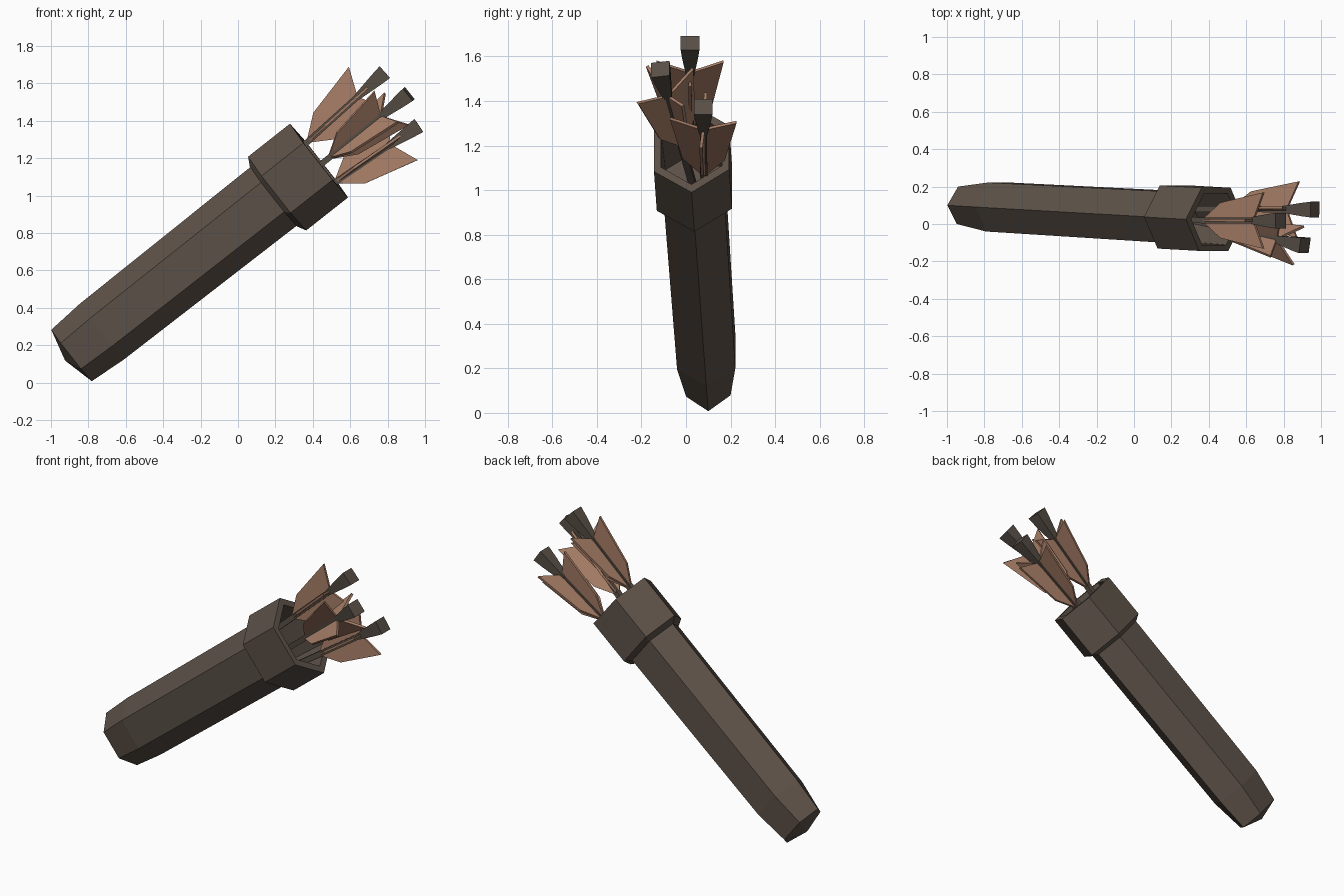
import bpy, bmesh, math
from mathutils import Vector

if "Cube" in bpy.data.objects:
    bpy.data.objects.remove(bpy.data.objects["Cube"])


def material(name, rgb):
    m = bpy.data.materials.new(name)
    m.diffuse_color = (*rgb, 1)
    m.use_nodes = True
    m.node_tree.nodes["Principled BSDF"].inputs["Base Color"].default_value = m.diffuse_color
    return m


LEATHER = material("dark brown leather", (0.107, 0.082, 0.064))
WOOD = material("dark grey brown wood", (0.10, 0.08, 0.063))
FEATHER = material("tan feather", (0.40, 0.215, 0.14))


def frame(start, end):
    """Origin, axis, sideways (+y) and upward directions of a tilted part."""
    o, e = Vector(start), Vector(end)
    d = (e - o).normalized()
    side = Vector((0, 1, 0))
    side = (side - d * side.dot(d)).normalized()
    return o, d, side, d.cross(side), (e - o).length


def finish(bm, name, mat):
    bmesh.ops.recalc_face_normals(bm, faces=bm.faces[:])
    me = bpy.data.meshes.new(name)
    bm.to_mesh(me)
    bm.free()
    me.materials.append(mat)
    ob = bpy.data.objects.new(name, me)
    bpy.context.collection.objects.link(ob)
    return ob


def loft(name, mat, fr, section, rings, tip=None):
    """Join scaled copies of a section; rings are (distance, width, height)."""
    o, d, s, n, _ = fr
    bm = bmesh.new()
    loops = [[bm.verts.new(o + d * t + s * (u * w) + n * (v * h)) for u, v in section]
             for t, w, h in rings]
    k = len(section)
    for a, b in zip(loops, loops[1:]):
        for i in range(k):
            j = (i + 1) % k
            bm.faces.new((a[i], a[j], b[j], b[i]))
    if tip is None:
        bm.faces.new(loops[0])
    else:
        p = bm.verts.new(o + d * tip)
        for i in range(k):
            bm.faces.new((p, loops[0][i], loops[0][(i + 1) % k]))
    bm.faces.new(loops[-1])
    return finish(bm, name, mat)


HEX = [(0, 1), (1, .5), (1, -.5), (0, -1), (-1, -.5), (-1, .5)]
SQUARE = [(1, 1), (1, -1), (-1, -1), (-1, 1)]

# Quiver body: flattened six-sided tube with a tapered, slightly pointed foot
quiver = frame((-0.89, 0.1, 0.145), (0.433, 0.025, 1.187))
L = quiver[4]
loft("quiver_body", LEATHER, quiver, HEX,
     [(0, .10, .175), (.207, .131, .19), (L - .28, .137, .2)], tip=-.044)

# Collar: thicker band, open at the mouth
loft("quiver_collar", LEATHER, quiver, HEX,
     [(L - .31, .14, .205), (L - .285, .169, .251), (L, .169, .251),
      (L, .137, .205), (L - .27, .13, .19)])


def fletching(name, fr, first, angle):
    """Swept-back four-sided vanes, crossed around the shaft."""
    o, d, s, n, _ = fr
    bm = bmesh.new()
    for q in range(4):
        a = math.radians(angle + 90 * q)
        out = s * math.cos(a) + n * math.sin(a)
        thick = d.cross(out) * 0.007
        pts = [o + d * (first + t) + out * r for t, r in
               ((0, .005), (.13, .095), (.435, .15), (.365, .005))]
        lo = [bm.verts.new(p - thick) for p in pts]
        hi = [bm.verts.new(p + thick) for p in pts]
        bm.faces.new(lo)
        bm.faces.new(hi)
        for i in range(4):
            j = (i + 1) % 4
            bm.faces.new((lo[i], lo[j], hi[j], hi[i]))
    finish(bm, name, FEATHER)


# Arrows: shaft, flared square nock and four vanes each
arrows = [((.37, .02, 1.286), (.785, .018, 1.66), 0, 0),
          ((.447, -.01, 1.17), (.913, -.115, 1.543), .05, 33),
          ((.517, .08, 1.07), (.967, .077, 1.375), 0, -4)]
for i, (a, b, first, angle) in enumerate(arrows, 1):
    fr = frame(a, b)
    e = fr[4]
    loft(f"arrow_shaft_{i}", WOOD, fr, SQUARE,
         [(-.24, .016, .016), (e - .1, .016, .016)])
    loft(f"arrow_nock_{i}", WOOD, fr, SQUARE,
         [(e - .2, .018, .018), (e - .06, .036, .036), (e, .042, .042)])
    fletching(f"arrow_fletching_{i}", fr, first, angle)
